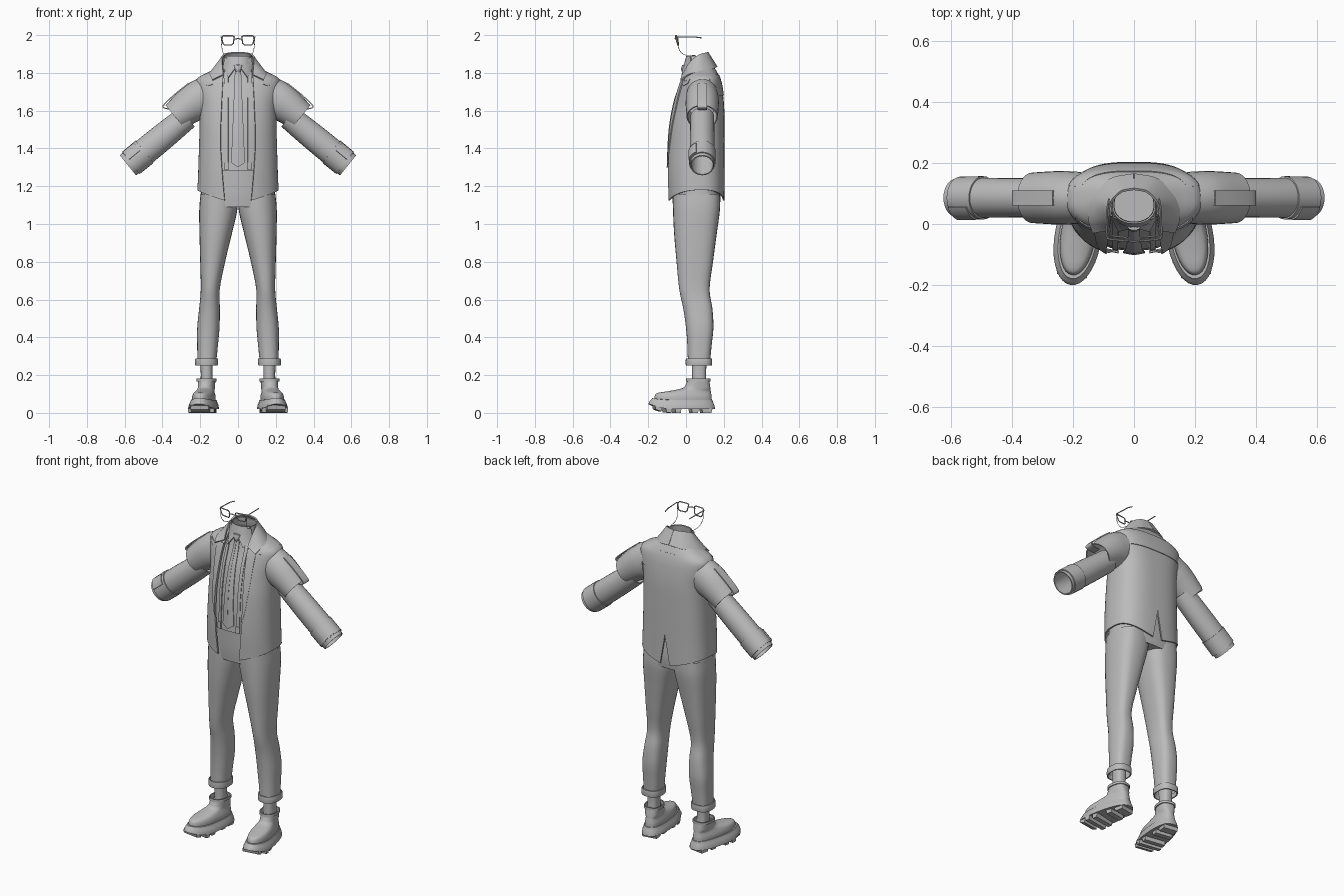
import bpy, bmesh, math
from math import sin, cos, pi, asin, radians
from mathutils import Vector, Matrix

if "Cube" in bpy.data.objects:
    bpy.data.objects.remove(bpy.data.objects["Cube"])

grey = bpy.data.materials.new("cloth grey")
grey.use_nodes = True
grey.diffuse_color = (0.5, 0.5, 0.5, 1)
grey.node_tree.nodes["Principled BSDF"].inputs["Base Color"].default_value = (0.5, 0.5, 0.5, 1)


def at(keys, p):
    """Smooth lookup in a table whose first column is the parameter."""
    p = min(max(p, keys[0][0]), keys[-1][0])
    i = 0
    while i < len(keys) - 2 and p > keys[i + 1][0]:
        i += 1
    k0, k1 = keys[i], keys[i + 1]
    ka, kb = keys[max(i - 1, 0)], keys[min(i + 2, len(keys) - 1)]
    h = k1[0] - k0[0]
    t = (p - k0[0]) / h
    out = []
    for j in range(1, len(k0)):
        m0 = (k1[j] - ka[j]) / (k1[0] - ka[0]) * h
        m1 = (kb[j] - k0[j]) / (kb[0] - k0[0]) * h
        d = k1[j] - k0[j]
        out.append(k0[j] + t * (m0 + t * (3 * d - 2 * m0 - m1 + t * (m0 + m1 - 2 * d))))
    return out


def path(points, t):
    n = len(points) - 1
    return Vector(at([(i / n, *p) for i, p in enumerate(points)], t))


def finish(ob, solid=0, mirror=False, angle=40):
    bpy.ops.object.select_all(action='DESELECT')
    ob.select_set(True)
    bpy.context.view_layer.objects.active = ob
    if solid:
        m = ob.modifiers.new("thickness", 'SOLIDIFY')
        m.thickness, m.offset = solid, 0
    if mirror:
        m = ob.modifiers.new("mirror", 'MIRROR')
        m.merge_threshold = 0.0005
    for m in list(ob.modifiers):
        bpy.ops.object.modifier_apply(modifier=m.name)
    bpy.ops.object.shade_smooth_by_angle(angle=radians(angle))


def grid(name, fn, nu, nv, closed=False, cap=False, **opts):
    """Surface from fn(u, v); closed joins the u direction into a ring."""
    bm = bmesh.new()
    cols = nu if closed else nu + 1
    rows = [[bm.verts.new(fn(i / nu, j / nv)) for i in range(cols)] for j in range(nv + 1)]
    for j in range(nv):
        for i in range(nu):
            k = (i + 1) % cols
            bm.faces.new((rows[j][i], rows[j][k], rows[j + 1][k], rows[j + 1][i]))
    if cap:
        bm.faces.new(rows[0][::-1])
        bm.faces.new(rows[-1])
    bmesh.ops.remove_doubles(bm, verts=bm.verts, dist=1e-5)
    bmesh.ops.recalc_face_normals(bm, faces=bm.faces)
    me = bpy.data.meshes.new(name)
    bm.to_mesh(me)
    bm.free()
    me.materials.append(grey)
    ob = bpy.data.objects.new(name, me)
    bpy.context.collection.objects.link(ob)
    finish(ob, **opts)
    return ob


def wire(name, points, r, cyclic=False, mirror=True):
    cu = bpy.data.curves.new(name, 'CURVE')
    cu.dimensions, cu.bevel_depth, cu.bevel_resolution, cu.use_fill_caps = '3D', r, 2, True
    sp = cu.splines.new('POLY')
    sp.points.add(len(points) - 1)
    for q, p in zip(sp.points, points):
        q.co = (*p, 1)
    sp.use_cyclic_u = cyclic
    cu.materials.append(grey)
    ob = bpy.data.objects.new(name, cu)
    bpy.context.collection.objects.link(ob)
    bpy.ops.object.select_all(action='DESELECT')
    ob.select_set(True)
    bpy.context.view_layer.objects.active = ob
    bpy.ops.object.convert(target='MESH')
    finish(bpy.context.object, mirror=mirror)


NF, NB = 2.2, 2.8


def oval(hx, yf, yb, a):
    """Cross-section point; angle 0 is the front, pi the back."""
    s, k = sin(a), cos(a)
    n = 2 / (NF if k > 0 else NB)
    return (hx * math.copysign(abs(s) ** n, s),
            (yf + yb) / 2 - (yb - yf) / 2 * math.copysign(abs(k) ** n, k))


def loft(name, keys, cx=0, nu=32, nv=24, move=None, **opts):
    """Stack of ovals; keys are height, half width, front, back and optional x shift."""
    def fn(u, v):
        z = keys[0][0] + v * (keys[-1][0] - keys[0][0])
        k = at(keys, z)
        x, y = oval(*k[:3], u * 2 * pi)
        p = Vector((x + (k[3] if len(k) > 3 else cx), y, z))
        return move(p) if move else p
    return grid(name, fn, nu, nv, closed=True, **opts)


# Jacket body, open at the front with a vent at the back
JACKET = [(1.12, .213, -.094, .2), (1.3, .206, -.101, .2), (1.5, .2, -.09, .2), (1.62, .2, -.068, .198),
          (1.72, .216, -.038, .187), (1.77, .212, -.018, .175), (1.8, .155, .0, .162), (1.83, .1, .015, .145)]
OPENING = [(1.12, .07), (1.3, .085), (1.45, .092), (1.7, .083), (1.83, .075)]


def jacket(u, v):
    hem = 1.125 + .055 * sin(pi * u)
    z = hem + (1 - (1 - v) ** 1.5) * (1.83 - hem)
    k = at(JACKET, z)
    vent = max(0, 1.3 - z) * .18
    a0 = asin((at(OPENING, z)[0] / k[0]) ** (NF / 2))
    a1 = pi - asin((vent / k[0]) ** (NB / 2))
    return (*oval(*k, a0 + (a1 - a0) * u), z)


def on_front(keys, x, z, lift):
    """Point on the front of a lofted body, raised off the surface."""
    hx, yf, yb = at(keys, z)
    a = asin(min(1, x / hx) ** (NF / 2))
    return Vector((x, oval(hx, yf, yb, a)[1] - lift, z))


grid("jacket_body", jacket, 40, 34, solid=.008, mirror=True)


def lapel(u, v):
    z = 1.36 + v * .41
    return on_front(JACKET, at(OPENING, z)[0] + u * .052 * v ** .7, z, .008)


grid("lapels", lapel, 5, 24, solid=.006, mirror=True)
grid("chest_flaps", lambda u, v: on_front(JACKET, .1 + u * .09, 1.755 + .022 * abs(1 - 1.6 * u) - v * .024, .006),
     10, 3, solid=.005, mirror=True)


def yoke(u, v):
    z = 1.68 + .11 * v
    hx, yf, yb = at(JACKET, z)
    return (*oval(hx + .002, yf, yb + .006, pi * (.6 + .4 * u)), z)


grid("back_yoke", yoke, 16, 10, solid=.004, mirror=True)

# Jacket collar, folded outward
INNER = [(0, .115, 1.908), (.045, .104, 1.906), (.078, .065, 1.893), (.082, .02, 1.852), (.078, -.018, 1.79)]
OUTER = [(0, .163, 1.832), (.08, .145, 1.822), (.138, .085, 1.806), (.148, .02, 1.792), (.135, -.028, 1.762)]
grid("jacket_collar", lambda u, v: path(INNER, u).lerp(path(OUTER, u), v), 24, 4, solid=.008, mirror=True)

# Shirt, its collar, braces and tie
SHIRT = [(1.28, .18, -.088, .17), (1.5, .18, -.077, .18), (1.65, .18, -.05, .18), (1.76, .16, -.012, .16),
         (1.81, .085, .0, .135), (1.84, .066, .002, .118), (1.885, .064, .008, .112)]
loft("shirt", SHIRT, nv=36)
loft("shirt_collar_band", [(1.845, .073, -.008, .122), (1.89, .068, .004, .114)], nv=3, solid=.005)
A, B, C, D = [(.004, -.012, 1.84), (.05, -.024, 1.775), (.07, .025, 1.885), (.078, .03, 1.83)]
grid("shirt_collar_points", lambda u, v: Vector(A).lerp(Vector(C), u).lerp(Vector(B).lerp(Vector(D), u), v),
     4, 4, solid=.005, mirror=True)
grid("braces", lambda u, v: on_front(SHIRT, .052 + .018 * u, 1.31 + .5 * v, .005), 2, 24, solid=.005, mirror=True)
grid("brace_clips", lambda u, v: on_front(SHIRT, .05 + .022 * u, 1.285 + .04 * v, .009), 2, 2, solid=.007, mirror=True)


def tie(u, v):
    z = 1.325 + .495 * v
    w = .036 - .021 * v
    return on_front(SHIRT, u * w, z - .025 * (1 - u) * (1 - v) ** 6, .012 - .004 * u)


grid("tie_blade", tie, 4, 28, solid=.006, mirror=True)
loft("tie_knot", [(1.805, .011, -.022, .0), (1.82, .017, -.026, .0), (1.843, .022, -.02, .006)],
     nu=16, nv=6, cap=True)


# Sleeves: keys are position, x, z, ring radius, depth radius and ring tilt
def sleeve(name, keys, solid=.006, nv=16):
    def fn(u, v):
        x, z, r, ry, tilt = at(keys, v)
        c, s = r * cos(u * 2 * pi), ry * sin(u * 2 * pi)
        return (x + c * cos(radians(tilt)), .086 + s, z + c * sin(radians(tilt)))
    grid(name, fn, 28, nv, closed=True, solid=solid, mirror=True)


def arm(t):
    return .27 + .295 * t, 1.566 - .241 * t


sleeve("short_sleeves", [(0, .175, 1.672, .108, .082, 88), (.4, .24, 1.64, .096, .085, 62), (1, .333, 1.567, .077, .08, 51)])
sleeve("lower_sleeves", [(0, *arm(0), .062, .06, 51), (.5, *arm(.5), .068, .062, 51), (1, *arm(1), .068, .063, 51)])
sleeve("sleeve_cuffs", [(0, *arm(.76), .073, .068, 51), (1, *arm(1.01), .072, .067, 51)], nv=4)
sleeve("cuff_trims", [(0, *arm(1.0), .066, .061, 51), (1, *arm(1.06), .065, .06, 51)], nv=2)
# Strap standing off each short sleeve, and a tab on each cuff
STRAP = [(.265, .085, 1.742), (.33, .085, 1.69), (.388, .085, 1.636), (.392, .085, 1.615), (.34, .085, 1.606)]
grid("sleeve_straps", lambda u, v: path(STRAP, v) + Vector((0, .05 * u - .025, 0)), 2, 20, solid=.006, mirror=True)


def cuff_tab(u, v):
    x, z = arm(.8 + .2 * v)
    a = radians(-75 + 50 * u)
    c = .078 * cos(a)
    return (x + c * .63, .086 + .073 * sin(a), z + c * .777)


grid("cuff_tabs", cuff_tab, 6, 2, solid=.006, mirror=True)

# Trousers: hips, legs, turn-ups and socks
loft("trouser_hips", [(1.09, .196, -.068, .178), (1.15, .197, -.074, .184), (1.25, .188, -.078, .178),
                      (1.335, .18, -.08, .17)], nv=12, cap=True)
loft("trouser_legs", [(.27, .05, .01, .127, .165), (.36, .055, .007, .136, .161), (.45, .059, -.0, .145, .157),
                      (.55, .055, -.014, .14, .151), (.65, .05, -.035, .125, .147), (.8, .066, -.05, .143, .134),
                      (.95, .086, -.063, .163, .118), (1.08, .101, -.069, .18, .104), (1.16, .098, -.07, .18, .1)],
     nu=28, nv=40, mirror=True)
loft("trouser_turn_ups", [(.25, .056, .002, .134, .167), (.27, .058, .001, .136, .167), (.288, .056, .002, .135, .166)],
     nu=28, nv=4, solid=.006, mirror=True)
loft("socks", [(.13, .033, .03, .112), (.2, .031, .032, .106), (.28, .033, .03, .11)], cx=.166, nu=20, nv=4, mirror=True)

# Shoes, toes turned outward
TURN = Matrix.Translation((.166, .07, 0)) @ Matrix.Rotation(radians(9), 4, 'Z') @ Matrix.Translation((0, -.07, 0))


def rise(y):
    return .032 * max(0, (-y - .08) / .12) ** 2


def shoe(p):
    flare = 1 if p.z > .12 else 1.0 + .12 * cos((p.y + .1) * 9)
    return TURN @ Vector((p.x * flare, p.y, p.z + rise(p.y) * max(0, 1 - p.z / .12)))


loft("shoe_uppers", [(.05, .052, -.17, .137), (.085, .052, -.168, .136), (.105, .047, -.15, .133), (.116, .043, -.09, .131),
                     (.13, .043, -.022, .129), (.15, .044, -.002, .126), (.178, .046, .008, .121)],
     nu=36, nv=30, move=shoe, mirror=True)
loft("shoe_rims", [(.166, .048, .003, .125), (.181, .048, .004, .125)], nv=2, move=shoe, solid=.006, mirror=True)
loft("shoe_soles", [(.02, .07, -.203, .155), (.04, .067, -.197, .15), (.058, .06, -.187, .143), (.068, .057, -.182, .141)],
     nu=36, nv=6, cap=True, move=shoe, mirror=True)
for i, (y0, y1, w) in enumerate([(-.175, -.135, .045), (-.12, -.085, .062), (-.07, -.035, .058), (.02, .06, .05), (.075, .135, .046)]):
    def tread(u, v):
        sx, sy = [(-1, 0), (1, 0), (1, 1), (-1, 1)][round(u * 4)]
        y = y0 + (y1 - y0) * (sy + (.12 - .24 * sy) * (1 - v))
        return shoe(Vector((sx * w, y, .025 * v)))
    grid(f"sole_tread_{i + 1}", tread, 4, 1, closed=True, cap=True, mirror=True)

# Spectacles with a neck cord
RIM = [(.02, 1.99), (.027, 1.996), (.078, 1.997), (.087, 1.988), (.08, 1.956), (.072, 1.948), (.034, 1.948), (.025, 1.956)]
wire("spectacle_rims", [(x, -.045 - (z - 1.95) * .25 + x * x, z) for x, z in RIM], .0035, cyclic=True)
wire("spectacle_bridge", [(-.022, -.055, 1.978), (0, -.058, 1.982), (.022, -.055, 1.978)], .003, mirror=False)
wire("spectacle_arms", [(.085, -.047, 1.99), (.091, -.04, 1.991), (.088, .05, 1.99), (.082, .083, 1.985)], .003)
CORD = [(.088, -.04, 1.985), (.087, -.042, 1.945), (.08, -.028, 1.91), (.074, .0, 1.894), (.068, .05, 1.892)]
wire("spectacle_cord", [path(CORD, i / 12) for i in range(13)], .0015)
